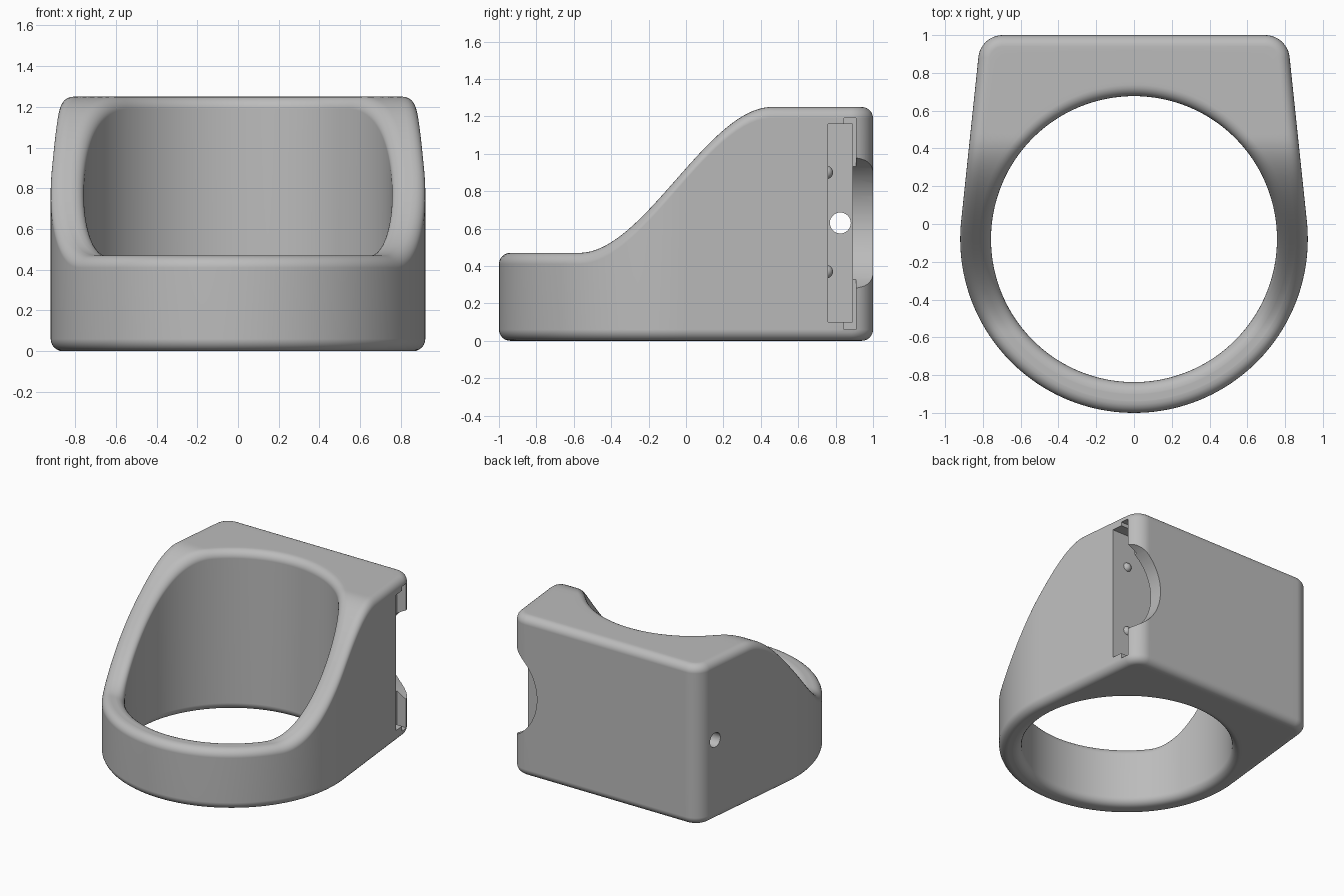
import bpy, bmesh, math
from math import sin, cos, pi, radians
from mathutils import Vector

cube = bpy.data.objects.get("Cube")
if cube:
    bpy.data.objects.remove(cube, do_unlink=True)

grey = bpy.data.materials.new("plain grey")
grey.use_nodes = True
grey.diffuse_color = (0.5, 0.5, 0.5, 1)
grey.node_tree.nodes["Principled BSDF"].inputs["Base Color"].default_value = (0.5, 0.5, 0.5, 1)

CENTRE_Y, OUTER, INNER = -0.08, 0.92, 0.757
TAPER = radians(6)
CORNER, ROUND = 0.13, 0.06
LOW, HIGH = 0.47, 1.25
RISE_START, RISE_END = -0.57, 0.46


def top_height(y):
    t = min(1, max(0, (y - RISE_START) / (RISE_END - RISE_START)))
    return LOW + (HIGH - LOW) * t * t * (3 - 2 * t)


def arc(cx, cy, r, a0, a1, n):
    """Points with outward normals along an arc."""
    out = []
    for i in range(n + 1):
        a = a0 + (a1 - a0) * i / n
        nrm = Vector((cos(a), sin(a)))
        out.append((Vector((cx, cy)) + nrm * r, nrm))
    return out


def between(p, q, n):
    """Inner points of a straight run."""
    return [(p[0].lerp(q[0], i / n), p[1]) for i in range(1, n)]


def outline():
    """Outer plan: round front, tapering flanks, square back."""
    front = arc(0, CENTRE_Y, OUTER, -pi / 2, TAPER, 56)
    cy = 1 - CORNER
    cx = (OUTER - CORNER - (cy - CENTRE_Y) * sin(TAPER)) / cos(TAPER)
    corner = arc(cx, cy, CORNER, TAPER, pi / 2, 12)
    middle = (Vector((0, 1)), Vector((0, 1)))
    half = front + between(front[-1], corner[0], 24) + corner
    half += between(corner[-1], middle, 18) + [middle]
    mirrored = [(Vector((-p.x, p.y)), Vector((-n.x, n.y))) for p, n in half[1:-1]]
    return half + mirrored[::-1]


def new_object(name, bm):
    mesh = bpy.data.meshes.new(name)
    bmesh.ops.recalc_face_normals(bm, faces=bm.faces)
    bm.to_mesh(mesh)
    bm.free()
    mesh.materials.append(grey)
    obj = bpy.data.objects.new(name, mesh)
    bpy.context.collection.objects.link(obj)
    return obj


def section(p, n):
    """Rounded cross-section running once round the band wall."""
    radial = (p - Vector((0, CENTRE_Y))).normalized()
    hole = Vector((0, CENTRE_Y)) + radial * INNER
    steps = 6
    curve = [(ROUND * (1 - sin(a)), ROUND * (1 - cos(a)))
             for a in (pi / 2 * i / steps for i in range(steps + 1))]
    rim_out = [(p - n * inset, drop) for inset, drop in curve]
    rim_in = [(hole + radial * inset, drop) for inset, drop in curve]
    a, b = rim_out[0][0], rim_in[0][0]
    across = [(a.lerp(b, i / 10), 0) for i in range(1, 10)]
    path = rim_out[::-1] + across + rim_in
    top = [(q.x, q.y, top_height(q.y) - d) for q, d in path]
    bottom = [(q.x, q.y, d) for q, d in path[::-1]]
    return top + bottom


# Band body
bm = bmesh.new()
rings = [[bm.verts.new(co) for co in section(p, n)] for p, n in outline()]
for i, ring in enumerate(rings):
    nxt = rings[(i + 1) % len(rings)]
    for j in range(len(ring)):
        k = (j + 1) % len(ring)
        bm.faces.new((ring[j], ring[k], nxt[k], nxt[j]))
body = new_object("ring_body", bm)


def box(name, x, y, z):
    bm = bmesh.new()
    bmesh.ops.create_cube(bm, size=1)
    for v in bm.verts:
        v.co = [lo + (hi - lo) * (c + 0.5) for c, (lo, hi) in zip(v.co, (x, y, z))]
    return new_object(name, bm)


def cylinder(name, radius, depth, location, rotation, sides):
    bm = bmesh.new()
    bmesh.ops.create_cone(bm, cap_ends=True, segments=sides,
                          radius1=radius, radius2=radius, depth=depth)
    obj = new_object(name, bm)
    obj.location, obj.rotation_euler = location, rotation
    return obj


# Side slot, its wider mouth, thumb notch and release hole
cutters = [
    box("slot_cutter", (-0.72, 1.1), (0.76, 0.89), (0.1, 1.16)),
    box("mouth_cutter", (0.74, 1.1), (0.845, 0.91), (0.06, 1.19)),
    cylinder("notch_cutter", 0.38, 0.3, (0.97, 1.0, 0.63), (pi / 2, 0, 0), 64),
    cylinder("hole_cutter", 0.056, 0.5, (-0.85, 0.825, 0.63), (0, pi / 2, 0), 32),
]
bpy.context.view_layer.objects.active = body
for cutter in cutters:
    cutter.hide_render = True
    mod = body.modifiers.new(cutter.name, "BOOLEAN")
    mod.operation, mod.solver, mod.object = "DIFFERENCE", "EXACT", cutter
    bpy.ops.object.modifier_apply(modifier=mod.name)
for cutter in cutters:
    bpy.data.objects.remove(cutter, do_unlink=True)

# Small retaining bumps in the slot
parts = [body]
for name, z in (("lower_bump", 0.37), ("upper_bump", 0.9)):
    bm = bmesh.new()
    bmesh.ops.create_uvsphere(bm, u_segments=20, v_segments=12, radius=0.036)
    bump = new_object(name, bm)
    bump.location = (0.7, 0.75, z)
    parts.append(bump)

# Smooth shading with crisp cut edges
bpy.ops.object.select_all(action="DESELECT")
for obj in parts:
    obj.select_set(True)
bpy.ops.object.shade_smooth_by_angle(angle=radians(35))
body.modifiers.new("even_shading", "WEIGHTED_NORMAL").keep_sharp = True
